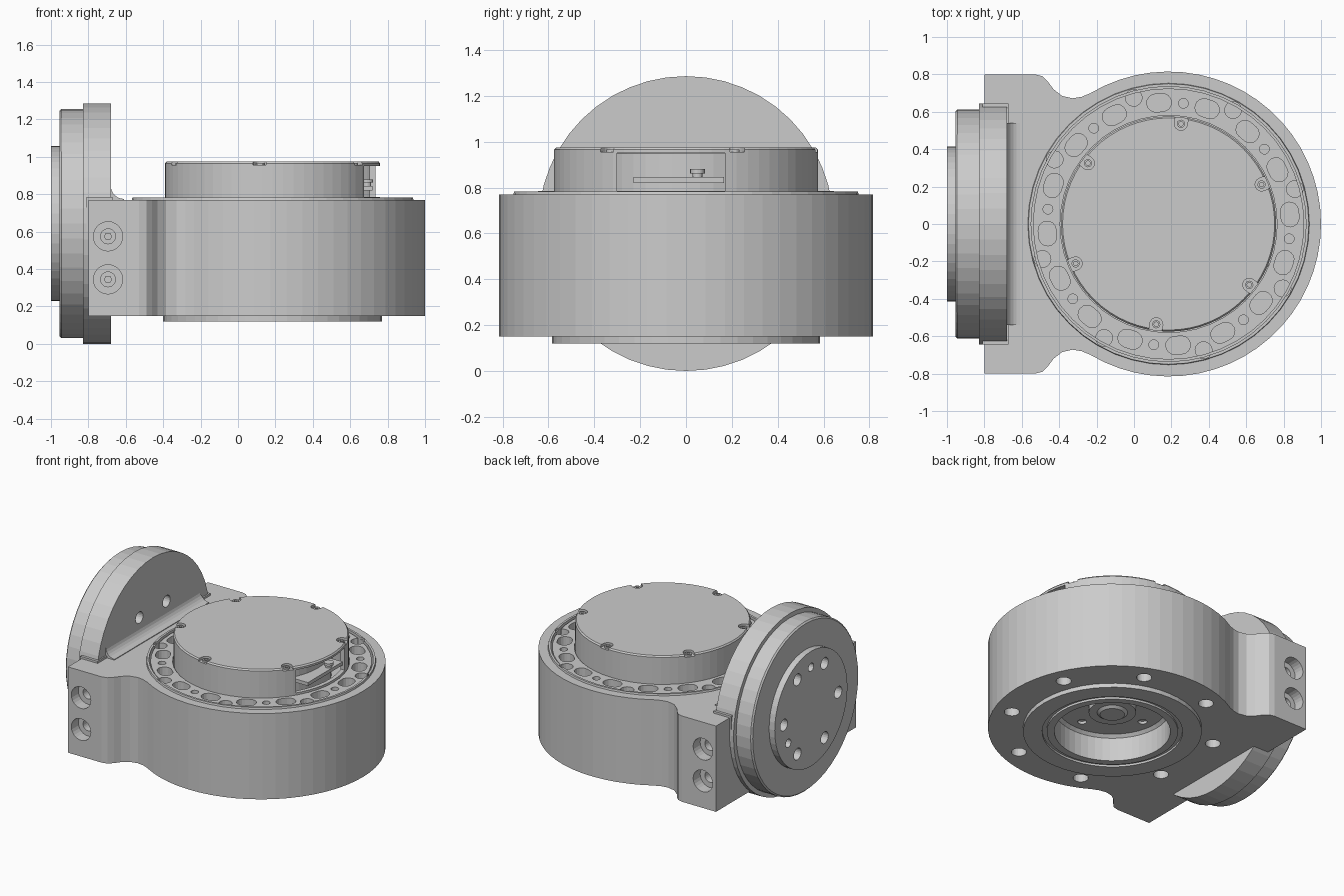
import bpy, bmesh
from math import sin, cos, pi, radians
from mathutils import Matrix, Vector

if "Cube" in bpy.data.objects:
    bpy.data.objects.remove(bpy.data.objects["Cube"])

CX = 0.185                                   # centre of the main drum
DRUM = Matrix.Translation((CX, 0, 0))
DISC = Matrix.Translation((0, 0, 0.643)) @ Matrix.Rotation(pi / 2, 4, 'Y')   # local z -> world x
SIDE = Matrix.Rotation(pi / 2, 4, 'X')       # local (x, y) -> world (x, z)


def finish(name, bm):
    bmesh.ops.recalc_face_normals(bm, faces=bm.faces)
    me = bpy.data.meshes.new(name)
    bm.to_mesh(me)
    bm.free()
    ob = bpy.data.objects.new(name, me)
    bpy.context.collection.objects.link(ob)
    return ob


def add_prism(bm, pts, z0, z1, m):
    lo = [bm.verts.new(m @ Vector((x, y, z0))) for x, y in pts]
    hi = [bm.verts.new(m @ Vector((x, y, z1))) for x, y in pts]
    bm.faces.new(lo[::-1])
    bm.faces.new(hi)
    for i in range(len(pts)):
        j = (i + 1) % len(pts)
        bm.faces.new((lo[i], lo[j], hi[j], hi[i]))


def prism(name, pts, z0, z1, m=Matrix()):
    bm = bmesh.new()
    add_prism(bm, pts, z0, z1, m)
    return finish(name, bm)


def lathe(name, profile, m, seg=48):
    """Spin (radius, height) points; profiles off the axis are closed into a ring."""
    bm = bmesh.new()
    vs = [bm.verts.new((r, 0, h)) for r, h in profile]
    es = [bm.edges.new(p) for p in zip(vs, vs[1:])]
    if profile[0][0] > 0:
        es.append(bm.edges.new((vs[-1], vs[0])))
    bmesh.ops.spin(bm, geom=vs + es, cent=(0, 0, 0), axis=(0, 0, 1),
                   angle=2 * pi, steps=seg, use_duplicate=False)
    bmesh.ops.remove_doubles(bm, verts=bm.verts, dist=1e-4)
    bm.transform(m)
    return finish(name, bm)


def cut(ob, prisms):
    """Subtract a list of (points, z0, z1, matrix) prisms."""
    bm = bmesh.new()
    for p in prisms:
        add_prism(bm, *p)
    tool = finish("cutter", bm)
    tool.hide_render = True
    mod = ob.modifiers.new("cut", 'BOOLEAN')
    mod.operation, mod.solver, mod.object = 'DIFFERENCE', 'EXACT', tool
    bpy.context.view_layer.update()
    me = bpy.data.meshes.new_from_object(ob.evaluated_get(bpy.context.evaluated_depsgraph_get()))
    ob.modifiers.clear()
    ob.data = me
    bpy.data.objects.remove(tool)


def circle(r, n=20, x=0, y=0):
    return [(x + r * cos(2 * pi * i / n), y + r * sin(2 * pi * i / n)) for i in range(n)]


def slot(r, half, n=8):
    """Rounded slot running along local y."""
    top = [(r * cos(pi * i / n), half + r * sin(pi * i / n)) for i in range(n + 1)]
    return top + [(-x, -y) for x, y in top]


def rect(x0, x1, y0, y1):
    return [(x0, y0), (x1, y0), (x1, y1), (x0, y1)]


def polar(m, deg, r):
    return m @ Matrix.Rotation(radians(deg), 4, 'Z') @ Matrix.Translation((r, 0, 0))


# main housing: drum blended into the clamp block
arc = [(CX + 0.815 * cos(radians(a)), 0.815 * sin(radians(a)))
       for a in [-121 + 242 * i / 40 for i in range(41)]]
neck = [(-0.28, 0.68), (-0.33, 0.672), (-0.385, 0.685), (-0.43, 0.72),
        (-0.46, 0.76), (-0.49, 0.79), (-0.53, 0.80), (-0.80, 0.80)]
outline = arc + neck + [(x, -y) for x, y in neck[::-1]]
housing = prism("housing", outline, 0.15, 0.77)
cut(housing, [(circle(0.735, 48), 0.66, 0.9, DRUM), (circle(0.5, 48), 0.0, 0.34, DRUM)]
    + [(circle(0.05), 0.1, 0.26, polar(DRUM, 22.5 + 45 * k, 0.69)) for k in range(8)])
# side clamp screws: counterbores then bores
for r, depth in ((0.078, 0.72), (0.04, 0.66)):
    cut(housing, [(circle(r, 24, -0.695, z), s * depth, s * 0.9, SIDE)
                  if s > 0 else (circle(r, 24, -0.695, z), -0.9, -depth, SIDE)
                  for z in (0.345, 0.575) for s in (-1, 1)])
for s, side in ((-1, "front"), (1, "back")):
    for z in (0.345, 0.575):
        lo, hi = sorted((s * 0.64, s * 0.69))
        prism("clamp_screw_" + side, circle(0.022, 6, -0.695, z), lo, hi, SIDE)

# raised rim and perforated ring around the cap
rim = lathe("top_rim", [(0.735, 0.66), (0.735, 0.783), (0.75, 0.783), (0.755, 0.76)], DRUM)
ring = lathe("perforated_ring", [(0.58, 0.67), (0.58, 0.772), (0.725, 0.772), (0.725, 0.67)], DRUM)
holes = []
for k in range(8):
    a = 83 + 45 * k
    holes.append((circle(0.026, 16), 0.6, 0.9, polar(DRUM, a, 0.65)))
    holes += [(slot(0.048, 0.018), 0.6, 0.9, polar(DRUM, a + d, 0.65)) for d in (-11.5, 11.5)]
notches = [(circle(0.045, 16), 0.72, 0.9, polar(DRUM, 105.5 + 45 * k, 0.70)) for k in range(8)]
cut(ring, holes + notches)
cut(rim, notches)

# hollow cap with connector window and six screw notches
cap = lathe("cap", [(0, 0.975), (0.567, 0.975), (0.575, 0.965), (0.575, 0.66),
                    (0.545, 0.66), (0.545, 0.95), (0, 0.95)], DRUM, 64)
cut(cap, [(rect(0.55, 0.9, -0.30, 0.17), 0.785, 0.951, Matrix())])
tab = [(0.1, -0.035), (0.1, 0.035)] + [(-0.035 * sin(pi * i / 8), 0.035 * cos(pi * i / 8))
                                       for i in range(9)]
cut(cap, [(tab, 0.956, 1.1, polar(DRUM, 23 + 60 * k, 0.54)) for k in range(6)])
for k in range(6):
    screw = lathe("cap_screw", [(0.012, 0.95), (0.012, 0.967), (0.022, 0.967), (0.022, 0.95)],
                  polar(DRUM, 23 + 60 * k, 0.54), 12)

# electronics seen through the window
lathe("inner_drum", [(0, 0.66), (0.46, 0.66), (0.46, 0.948), (0, 0.948)], DRUM)
prism("circuit_board", rect(0.5, 0.72, -0.23, 0.165), 0.82, 0.845)
prism("board_post", circle(0.022, 16, 0.69, 0.05), 0.845, 0.865)
prism("board_screw", circle(0.032, 16, 0.69, 0.05), 0.862, 0.88)

# underside flange with groove, deep recess and stepped hub
base = lathe("bottom_flange", [(0, 0.25), (0.08, 0.25), (0.10, 0.265), (0.155, 0.265), (0.155, 0.31),
                               (0.36, 0.31), (0.38, 0.29), (0.38, 0.12), (0.43, 0.12), (0.43, 0.135),
                               (0.46, 0.135), (0.46, 0.12), (0.585, 0.12), (0.585, 0.155),
                               (0.495, 0.155), (0.495, 0.345), (0, 0.345)], DRUM)
cut(base, [(circle(0.03, 12), 0.28, 0.33, polar(DRUM, 5 + 90 * k, 0.28)) for k in range(4)])

# upright mounting disc with stepped hub, bolt circle and dowel holes
disc = lathe("mounting_disc", [(0, -0.68), (0.643, -0.68), (0.643, -0.83), (0.612, -0.83),
                               (0.612, -0.945), (0.602, -0.955), (0.415, -0.955),
                               (0.415, -1.0), (0, -1.0)], DISC)
cut(disc, [(circle(0.042), -1.1, -0.6, polar(DISC, 90 + 60 * k, 0.31)) for k in range(6)]
    + [(circle(0.03, 16), -1.1, -0.9, polar(DISC, a, 0.30)) for a in (180, 60)])

# concave fillet between disc and housing top
cove = [(-0.61 - 0.07 * cos(radians(a)), 0.845 - 0.07 * sin(radians(a))) for a in range(0, 91, 15)]
prism("disc_fillet", cove + [(-0.61, 0.75), (-0.70, 0.75), (-0.70, 0.845)], -0.54, 0.54, SIDE)
prism("block_ledge", rect(-0.81, -0.67, -0.645, 0.645), 0.60, 0.785)
